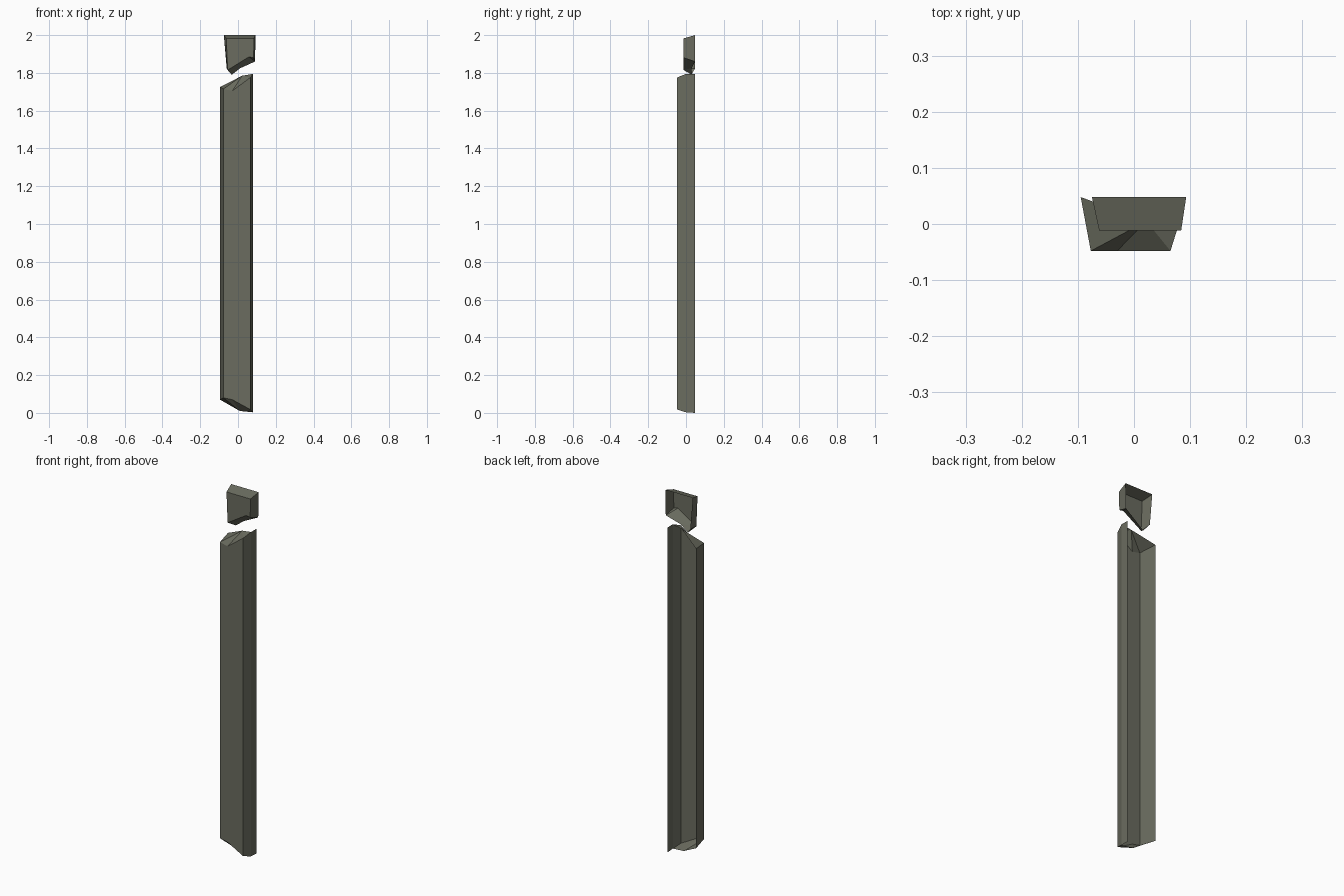
import bpy, bmesh

if "Cube" in bpy.data.objects:
    bpy.data.objects.remove(bpy.data.objects["Cube"])

mat = bpy.data.materials.new("olive_grey")
mat.diffuse_color = (0.145, 0.15, 0.115, 1)
mat.use_nodes = True
mat.node_tree.nodes["Principled BSDF"].inputs["Base Color"].default_value = mat.diffuse_color


def shell(name, pts, faces):
    """Open-backed sheet from named corner points."""
    bm = bmesh.new()
    v = {k: bm.verts.new(p) for k, p in pts.items()}
    for f in faces:
        bm.faces.new([v[k] for k in f.split()])
    bmesh.ops.recalc_face_normals(bm, faces=bm.faces)
    # make sure the front face looks towards -y
    front = min(bm.faces, key=lambda f: f.calc_center_median().y - f.calc_area())
    if front.normal.y > 0:
        bmesh.ops.reverse_faces(bm, faces=bm.faces)
    me = bpy.data.meshes.new(name)
    bm.to_mesh(me)
    bm.free()
    me.materials.append(mat)
    ob = bpy.data.objects.new(name, me)
    bpy.context.collection.objects.link(ob)


Y = 0.048

# long broken post: channel outline with heights of its jagged bottom and top
outline = {  # x, y, bottom z, top z
    "bl": (-0.095, Y, 0.07, 1.725),
    "fl": (-0.077, -Y, 0.08, 1.715),
    "fm": (-0.03, -Y, 0.07, 1.705),
    "fr": (0.065, -Y, 0.018, 1.775),
    "r": (0.08, 0.0, 0.003, 1.795),
    "br": (0.08, Y, 0.0, 1.795),
}
post = {}
for k, (x, y, lo, hi) in outline.items():
    post[k + "0"] = (x, y, lo)
    post[k + "1"] = (x, y, hi)
post["m0"] = (0.01, 0.005, 0.01)
post["m1"] = (0.022, 0.005, 1.785)
faces = ["bl0 fl0 fl1 bl1", "fl0 fm0 fr0 fr1 fm1 fl1",
         "fr0 r0 r1 fr1", "r0 br0 br1 r1"]
for e in "01":  # broken ends, fanned around an inner point
    for a, b in (("bl", "fl"), ("fl", "fm"), ("fm", "fr"), ("fr", "r")):
        faces.append(f"{a}{e} {b}{e} m{e}")
shell("broken_post", post, faces)

# small broken tip floating above the post
tip = {
    "tbl": (-0.075, Y, 2.0), "tbr": (0.093, Y, 2.0),
    "tfl": (-0.062, -0.012, 1.983), "tfr": (0.084, -0.012, 1.983),
    "bl": (-0.06, Y, 1.825), "fl": (-0.055, -0.012, 1.815),
    "fm": (0.058, -0.012, 1.885), "fr": (0.083, -0.012, 1.88),
    "br": (0.09, Y, 1.86),
    "p": (-0.033, 0.03, 1.79), "q": (0.012, 0.03, 1.825),
}
shell("broken_tip", tip, [
    "tfl tfr tbr tbl", "tfl fl fm fr tfr", "tbl bl fl tfl", "tfr fr br tbr",
    "bl p fl", "fl p q", "fl q fm", "fm q br", "fm br fr",
])
